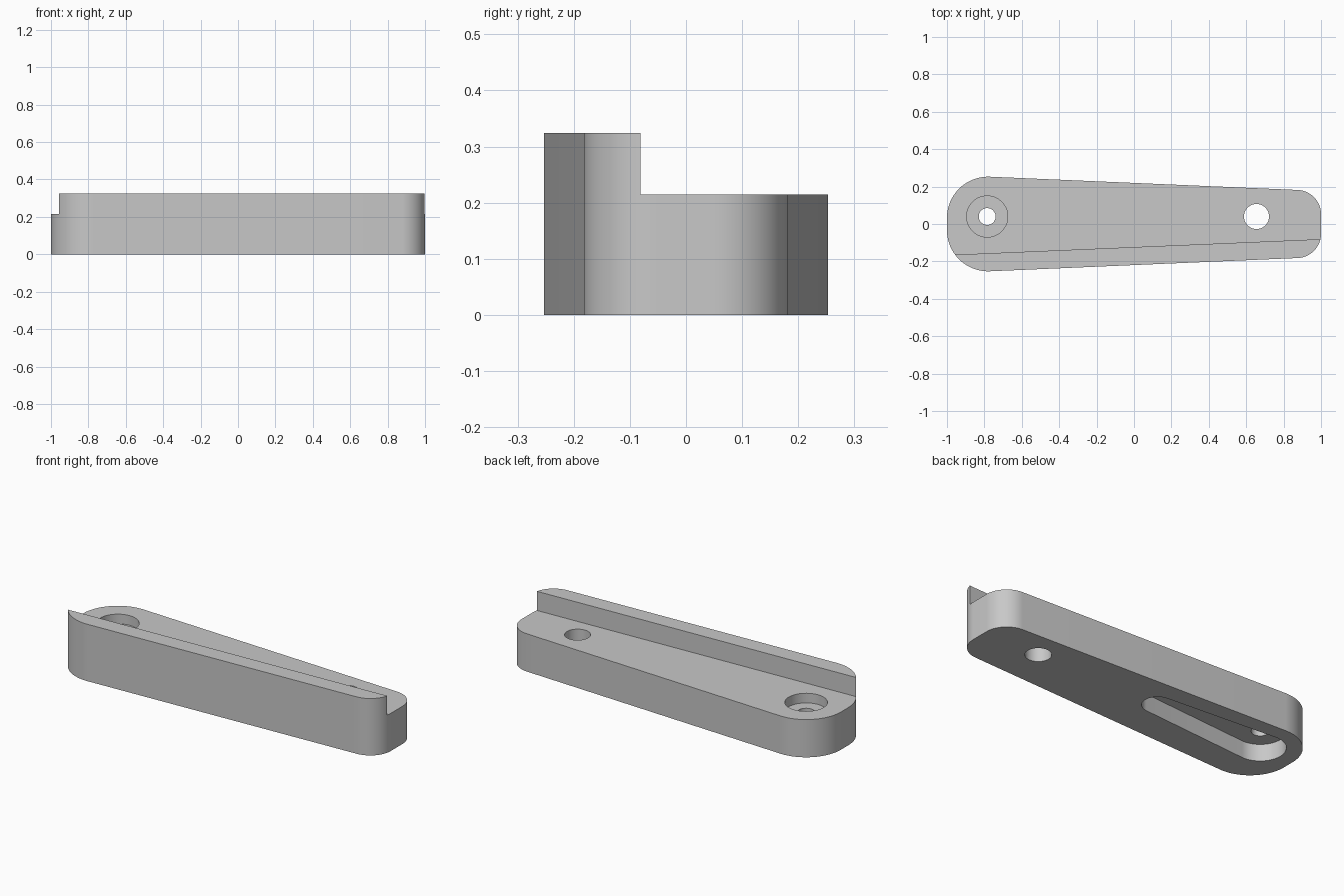
import bpy, bmesh
from math import cos, sin, pi, atan2, asin, hypot

old = bpy.data.objects.get("Cube")
if old:
    bpy.data.objects.remove(old, do_unlink=True)

grey = bpy.data.materials.new("plain grey")
grey.use_nodes = True
colour = (0.58, 0.58, 0.58, 1)
grey.diffuse_color = colour
grey.node_tree.nodes["Principled BSDF"].inputs["Base Color"].default_value = colour


def arc(cx, cy, r, a0, a1, steps=24):
    """Points along a circular arc."""
    return [(cx + r * cos(a0 + (a1 - a0) * i / steps),
             cy + r * sin(a0 + (a1 - a0) * i / steps)) for i in range(steps + 1)]


def circle(cx, cy, r):
    return arc(cx, cy, r, 0, 2 * pi, 64)[:-1]


def prism(name, points, z0, z1):
    """Extrude a flat profile from z0 up to z1."""
    bm = bmesh.new()
    face = bm.faces.new([bm.verts.new((x, y, z0)) for x, y in points])
    top = bmesh.ops.extrude_face_region(bm, geom=[face])
    verts = [g for g in top["geom"] if isinstance(g, bmesh.types.BMVert)]
    bmesh.ops.translate(bm, verts=verts, vec=(0, 0, z1 - z0))
    bmesh.ops.recalc_face_normals(bm, faces=bm.faces)
    mesh = bpy.data.meshes.new(name)
    bm.to_mesh(mesh)
    bm.free()
    mesh.materials.append(grey)
    ob = bpy.data.objects.new(name, mesh)
    bpy.context.scene.collection.objects.link(ob)
    return ob


# Tapered body with rounded corners, at the full height of the ridge
base_top, ridge_top = 0.215, 0.324
taper = 0.0425
tilt = atan2(taper, 1)
big, small = 0.22, 0.13
outline = (arc(-1 + big, 0.033, big, pi / 2 - tilt, pi)
           + arc(-1 + big, -0.033, big, pi, 1.5 * pi + tilt)
           + arc(1 - small, -0.052, small, 1.5 * pi + tilt, 2 * pi)
           + arc(1 - small, 0.052, small, 0, pi / 2 - tilt))
body = prism("tapered_body", outline, 0, ridge_top)


# Step behind the front ridge, parallel to the front side
def step_y(x):
    return -0.1235 + taper * x


step = [(-1.2, step_y(-1.2)), (1.2, step_y(1.2)), (1.2, 1), (-1.2, 1)]

# Tapered slot in the underside, wrapped around two circles
sx, ex, sy, sr, er = -0.785, -0.12, 0.04, 0.13, 0.08
lean = asin((sr - er) / hypot(ex - sx, 0))
slot = (arc(sx, sy, sr, pi / 2 - lean, 1.5 * pi + lean, 36)
        + arc(ex, sy, er, -pi / 2 + lean, pi / 2 - lean))

cutters = [
    prism("step_cutter", step, base_top, 0.6),
    prism("slot_cutter", slot, -0.1, 0.095),
    prism("counterbore_cutter", circle(sx, sy, 0.11), 0.16, 0.4),
    prism("screw_hole_cutter", circle(sx, sy, 0.045), 0.05, 0.2),
    prism("pin_hole_cutter", circle(0.655, sy, 0.067), -0.1, 0.5),
]
for cutter in cutters:
    mod = body.modifiers.new(cutter.name, "BOOLEAN")
    mod.operation = "DIFFERENCE"
    mod.solver = "EXACT"
    mod.object = cutter

# Apply the cuts, then remove the cutters
bpy.context.view_layer.objects.active = body
for ob in bpy.context.selected_objects:
    ob.select_set(False)
body.select_set(True)
for cutter in cutters:
    bpy.ops.object.modifier_apply(modifier=cutter.name)
for cutter in cutters:
    bpy.data.objects.remove(cutter, do_unlink=True)
bpy.ops.object.shade_smooth_by_angle(angle=pi / 6)
